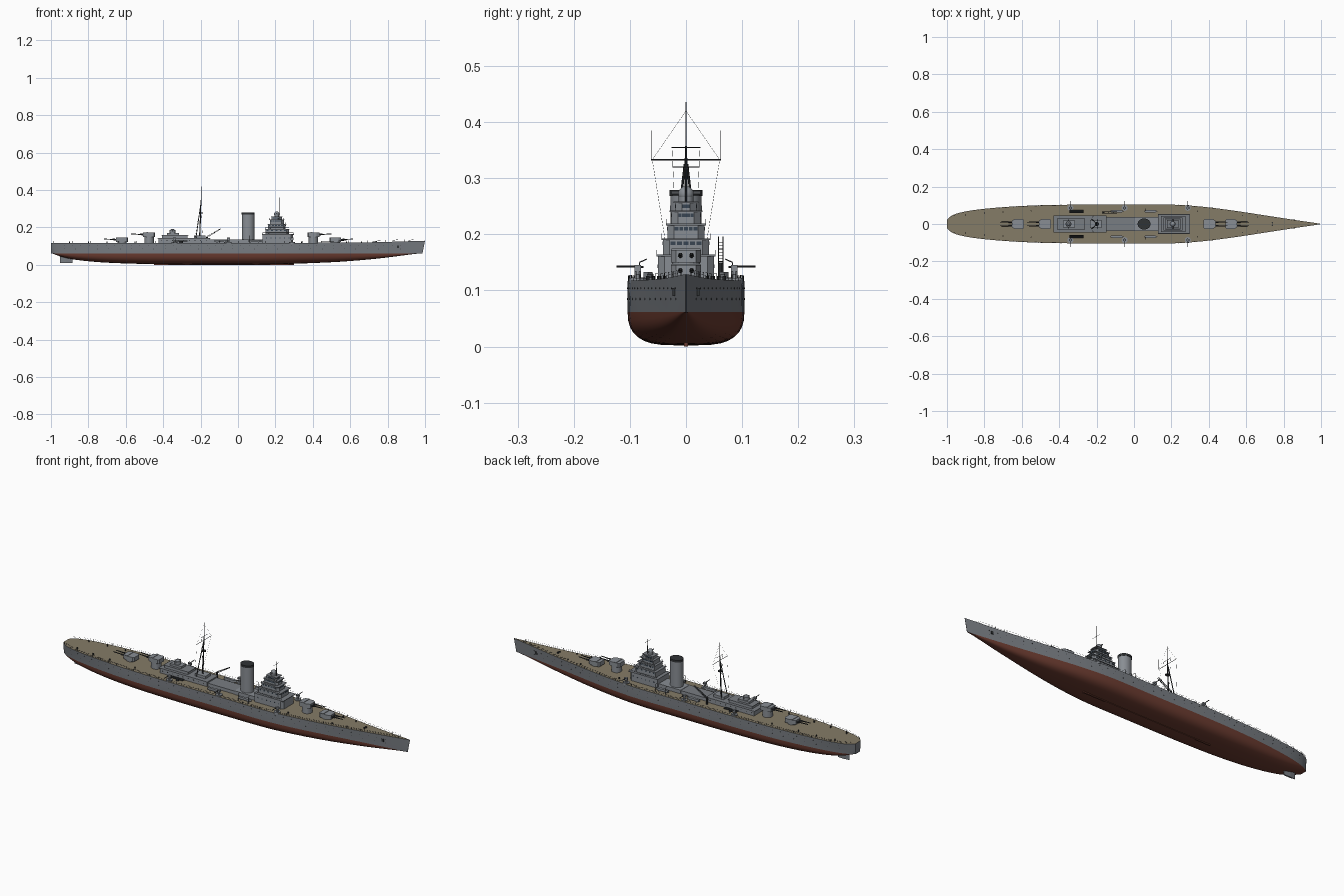
import bpy, bmesh, math
from mathutils import Vector, Matrix

if "Cube" in bpy.data.objects:
    bpy.data.objects.remove(bpy.data.objects["Cube"])

def material(name, rgb):
    m = bpy.data.materials.new(name)
    m.diffuse_color = (*rgb, 1)
    m.use_nodes = True
    m.node_tree.nodes["Principled BSDF"].inputs["Base Color"].default_value = m.diffuse_color
    return m

GREY = material("hull grey", (0.19, 0.205, 0.225))
RED = material("underwater red", (0.15, 0.045, 0.03))
TAN = material("deck tan", (0.235, 0.2, 0.135))
LIGHT = material("structure grey", (0.25, 0.27, 0.295))
DARK = material("dark metal", (0.03, 0.033, 0.036))
GLASS = material("window blue", (0.04, 0.06, 0.085))

class Part:
    """Collects primitives into one named object."""
    def __init__(self, name, mat):
        self.name, self.mat, self.bm = name, mat, bmesh.new()
    def box(self, x0, x1, y0, y1, z0, z1, taper=1.0):
        v = bmesh.ops.create_cube(self.bm, size=1)["verts"]
        for p in v:
            s = taper if p.co.z > 0 else 1
            p.co = ((x0 + x1) / 2 + p.co.x * (x1 - x0) * s,
                    (y0 + y1) / 2 + p.co.y * (y1 - y0) * s, (z0 + z1) / 2 + p.co.z * (z1 - z0))
        return self
    def rod(self, a, b, r, n=6, r2=None):
        a, b = Vector(a), Vector(b)
        d = b - a
        mat = Matrix.Translation((a + b) / 2) @ d.to_track_quat('Z', 'Y').to_matrix().to_4x4()
        bmesh.ops.create_cone(self.bm, cap_ends=True, segments=n, radius1=r,
                              radius2=r if r2 is None else r2, depth=d.length, matrix=mat)
        return self
    def prism(self, outline, z0, z1):
        lo = [self.bm.verts.new((x, y, z0)) for x, y in outline]
        hi = [self.bm.verts.new((x, y, z1)) for x, y in outline]
        n = len(lo)
        self.bm.faces.new(lo[::-1]); self.bm.faces.new(hi)
        for i in range(n):
            self.bm.faces.new((lo[i], lo[(i + 1) % n], hi[(i + 1) % n], hi[i]))
        return self
    def done(self, smooth=False, mats=None):
        bmesh.ops.recalc_face_normals(self.bm, faces=self.bm.faces)
        me = bpy.data.meshes.new(self.name)
        self.bm.to_mesh(me); self.bm.free()
        for m in mats or [self.mat]:
            me.materials.append(m)
        o = bpy.data.objects.new(self.name, me)
        bpy.context.collection.objects.link(o)
        if smooth:
            bpy.context.view_layer.objects.active = o
            o.select_set(True)
            bpy.ops.object.shade_smooth_by_angle(angle=math.radians(35))
            o.select_set(False)
        return o

# Hull stations: x, deck half-beam, keel z, deck z, waterline beam factor
ST = [(-1, .022, .062, .117, .8), (-.985, .038, .058, .117, .8), (-.95, .055, .045, .117, .84),
      (-.88, .071, .029, .117, .9), (-.75, .086, .015, .117, .96), (-.58, .097, .007, .117, 1),
      (-.35, .103, .003, .117, 1), (0, .103, .002, .117, 1), (.22, .103, .004, .117, 1),
      (.38, .091, .009, .118, .99), (.55, .069, .017, .119, .95), (.72, .043, .031, .121, .89),
      (.87, .020, .048, .125, .85), (.96, .007, .059, .128, .8), (1, .0006, .0615, .129, .8)]

def station(x):
    """Cubic interpolation of the station table."""
    i = max(j for j in range(len(ST) - 1) if ST[j][0] <= x or j == 0)
    def slope(j, c):
        a, b = ST[max(j - 1, 0)], ST[min(j + 1, len(ST) - 1)]
        return (b[c] - a[c]) / (b[0] - a[0])
    h = ST[i + 1][0] - ST[i][0]
    t = min(max((x - ST[i][0]) / h, 0), 1)
    return [(2*t**3 - 3*t*t + 1) * ST[i][c] + (t**3 - 2*t*t + t) * h * slope(i, c)
            + (3*t*t - 2*t**3) * ST[i + 1][c] + (t**3 - t*t) * h * slope(i + 1, c) for c in range(1, 5)]

WL = .062
hull = Part("hull", GREY)
rings = []
xs = sorted({-1 + 2 * i / 56 for i in range(57)} | {-.993, -.98, -.95, .98, .992})
for x in xs:
    b, k, t, f = station(x)
    half = [(b, t), (b * (1 + f) / 2, (t + WL) / 2), (b * f, WL)]
    for j in range(1, 9):  # rounded bilge
        a = j / 8 * math.pi / 2
        half.append((b * f * math.cos(a) ** .55 if j < 8 else 0, WL - (WL - k) * math.sin(a) ** .8))
    loop = half + [(-y, z) for y, z in half[-2::-1]]
    rake = lambda z: -.012 * max(0, (x - .8) / .2) * (t - z) / .06
    rings.append([hull.bm.verts.new((x + rake(z), y, z)) for y, z in loop])
n = len(rings[0])
for A, B in zip(rings, rings[1:]):
    for i in range(n):
        q = (i + 1) % n
        f = hull.bm.faces.new((A[i], A[q], B[q], B[i]))
        f.material_index = 2 if i == n - 1 else (0 if i < 2 or i >= n - 3 else 1)
hull.bm.faces.new(rings[0]); hull.bm.faces.new(rings[-1][::-1])
hull.done(True, [GREY, RED, TAN])
Part("keel_strip", RED).box(-.45, .3, -.004, .004, 0, .006).done()
Part("rudder", GREY).prism([(-.952, 0), (-.92, .004), (-.885, .003), (-.885, -.003), (-.92, -.004)], .01, .058).done()

# Portholes, railings, anchors
ports, rails, anchors = Part("portholes", DARK), Part("railings", DARK), Part("anchors", DARK)
for s in (-1, 1):
    for row, z, step in ((0, .104, .045), (1, .085, .06)):
        x = -.93
        while x < .9:
            b, k, t, f = station(x)
            y = b * (1 - (1 - f) * (t - z) / (t - WL))
            ports.rod((x, s * (y - .003), z), (x, s * (y + .0008), z), .0017, 8)
            x += step
    pts = [(x, s * (station(x)[0] - .0015), station(x)[2]) for x in [-.985 + .0493 * i for i in range(40)]]
    for p in pts:
        rails.rod(p, (p[0], p[1], p[2] + .010), .0006, 4)
    for h in (.005, .0098):
        for p, q in zip(pts, pts[1:]):
            rails.rod((p[0], p[1], p[2] + h), (q[0], q[1], q[2] + h), .00025, 3)
    y = station(.86)[0] * .97
    anchors.box(.85, .862, s * y - .003, s * y + .003, .09, .104)
    anchors.rod((.74, s * .006, .12), (.74, s * .006, .128), .004, 10)
for p in (ports, rails, anchors):
    p.done()

# Twin gun turrets: x, facing, turret floor
for label, x, d, z in (("forward_low", .52, 1, .123), ("forward_high", .403, 1, .15),
                       ("aft_high", -.475, -1, .15), ("aft_low", -.62, -1, .123)):
    t = Part("turret_" + label, LIGHT)
    t.rod((x, 0, .112), (x, 0, z), .025, 24)
    t.prism([(x + d * a, b) for a, b in ((-.032, -.019), (-.026, -.026), (.016, -.027), (.032, -.018),
                                         (.032, .018), (.016, .027), (-.026, .026), (-.032, .019))], z, z + .022)
    t.box(x - .01 - .005, x - .01 + .005, -.026, .026, z + .022, z + .0245)
    t.done()
    g = Part("barrels_" + label, DARK)
    for y in (-.01, .01):
        g.rod((x + d * .028, y, z + .012), (x + d * .05, y, z + .013), .0042, 10)
        g.rod((x + d * .045, y, z + .013), (x + d * .096, y, z + .015), .0028, 10, .002)
    g.done()

# Bridge tower in tiers with overhanging decks and windows
tower, decks, win = Part("bridge_tower", LIGHT), Part("bridge_decks", GREY), Part("bridge_windows", GLASS)
TIERS = [(.132, .295, .05, .112, .163), (.148, .272, .041, .163, .192),
         (.16, .255, .033, .192, .218), (.17, .245, .026, .218, .242), (.18, .235, .019, .242, .258)]
for i, (x0, x1, w, z0, z1) in enumerate(TIERS):
    c = .012
    tower.prism([(x0, -w), (x1 - c, -w), (x1, -w + c), (x1, w - c), (x1 - c, w), (x0, w)], z0, z1)
    decks.box(x0 - .003, x1 + .004, -w - .003, w + .003, z1 - .002, z1 + .001)
    if i:
        m = 5
        for j in range(m):
            y = (j - (m - 1) / 2) * (w - c) * 2 / m
            win.box(x1 - .001, x1 + .001, y - w * .1, y + w * .1, z1 - .011, z1 - .005)
        for s in (-1, 1):
            for j in range(5):
                x = x0 + .01 + (x1 - x0 - .03) * j / 4
                win.box(x - .005, x + .005, s * w - .001, s * w + .001, z1 - .011, z1 - .005)
    else:
        for s in (-1, 1):
            for j in range(6):
                win.rod((x0 + .02 + j * .024, s * (w - .002), .143), (x0 + .02 + j * .024, s * (w + .001), .143), .003, 8)
    if i < 4:  # tier railings
        for s in (-1, 1):
            decks.rod((x0, s * (w + .002), z1 + .009), (x1, s * (w + .002), z1 + .009), .0005, 4)
            for j in range(6):
                x = x0 + (x1 - x0) * j / 5
                decks.rod((x, s * (w + .002), z1), (x, s * (w + .002), z1 + .009), .0005, 4)
for p in (tower, decks, win):
    p.done()
d = Part("gun_director", LIGHT)
d.rod((.207, 0, .258), (.207, 0, .27), .013, 20)
bmesh.ops.create_uvsphere(d.bm, u_segments=20, v_segments=10, radius=.014, matrix=Matrix.Translation((.207, 0, .272)))
d.rod((.207, -.026, .274), (.207, .026, .274), .003, 10)
d.done(True)
Part("bridge_pole", DARK).rod((.224, 0, .255), (.224, 0, .375), .0016, 6, .0008).rod((.224, -.024, .32), (.224, .024, .32), .0007).done()

# Funnel: oval shell with hollow dark top
def oval(rx, ry):
    return [(.054 + rx * math.cos(a * math.pi / 16), ry * math.sin(a * math.pi / 16)) for a in range(32)]
Part("funnel", LIGHT).prism(oval(.033, .028), .112, .268).done(True)
Part("funnel_cap", DARK).prism(oval(.0345, .0295), .268, .279).done(True)
Part("funnel_base", LIGHT).box(.005, .132, -.038, .038, .112, .136).done()

# Midship and aft deckhouses
h = Part("deckhouses", LIGHT)
h.box(-.15, .005, -.036, .036, .112, .134)
h.box(-.425, -.15, -.042, .042, .112, .142)
h.box(-.405, -.27, -.03, .03, .142, .158)
h.box(-.235, -.175, -.022, .022, .142, .157)
h.box(-.38, -.315, -.02, .02, .158, .17)
h.done()
r = Part("deckhouse_roofs", GREY)
r.box(-.43, -.147, -.045, .045, .141, .1435).box(-.41, -.265, -.033, .033, .157, .159)
r.box(-.15, .008, -.038, .038, .133, .1345)
r.done()
a = Part("aft_director", LIGHT).rod((-.35, 0, .17), (-.35, 0, .186), .016, 20).rod((-.35, 0, .186), (-.35, 0, .193), .012, 20, .005)
a.rod((-.35, -.024, .181), (-.35, .024, .181), .0025, 8).done(True)
hp = Part("deckhouse_portholes", DARK)
for s in (-1, 1):
    for i in range(9):
        hp.rod((-.41 + i * .03, s * .04, .13), (-.41 + i * .03, s * .0428, .13), .0025, 8)
hp.done()

# Tripod mainmast, yards and rigging
m = Part("mainmast", DARK)
m.rod((-.205, 0, .14), (-.198, 0, .34), .0036, 8, .0022).rod((-.198, 0, .33), (-.195, 0, .436), .0018, 6, .0008)
for s in (-1, 1):
    m.rod((-.225, s * .024, .142), (-.199, s * .002, .325), .0022, 6)
m.rod((-.198, -.062, .333), (-.198, .062, .333), .0011).rod((-.197, -.026, .355), (-.197, .026, .355), .0009)
m.rod((-.198, 0, .275), (-.198, 0, .279), .011, 12)
m.done()
w = Part("rigging", DARK)
for s in (-1, 1):
    w.rod((-.198, s * .06, .333), (-.23, s * .03, .145), .0003, 3)
    w.rod((-.197, s * .025, .355), (-.19, s * .015, .145), .0003, 3)
    w.rod((-.196, 0, .42), (-.198, s * .06, .333), .0003, 3)
    w.rod((-.198, s * .062, .333), (-.198, s * .062, .385), .0003, 3)
w.done()

# Side guns on pedestals, pointing outboard
for s, side in ((-1, "starboard"), (1, "port")):
    g, b = Part("side_guns_" + side, LIGHT), Part("side_gun_barrels_" + side, DARK)
    for x in (-.34, -.05, .288):
        y = s * .086
        g.rod((x, y, .112), (x, y, .122), .016, 16).rod((x, y, .122), (x, y, .138), .006, 10)
        g.box(x - .008, x + .008, y - .006, y + .006, .134, .145)
        b.rod((x, y - s * .01, .142), (x, s * .124, .143), .0018, 8)
    g.done(); b.done()
    # Torpedo tubes and boats
    t = Part("torpedo_tubes_" + side, DARK)
    for k in (-1, 0, 1):
        t.rod((-.345, s * (.066 + k * .0055), .128), (-.27, s * (.066 + k * .0055), .128), .0026, 8)
    t.rod((-.305, s * .066, .112), (-.305, s * .066, .126), .007, 12)
    t.done()
    o = Part("boat_" + side, LIGHT)
    for x in (.09, -.09):
        o.prism([(x - .035, s * .068 - .005), (x + .02, s * .068 - .008), (x + .036, s * .068),
                 (x + .02, s * .068 + .008), (x - .035, s * .068 + .005)], .122, .133)
        for k in (-.022, .018):
            o.box(x + k - .002, x + k + .002, s * .068 - .007, s * .068 + .007, .112, .124)
    o.done()
    v = Part("davits_" + side, DARK)
    for x in (.06, .12):
        v.rod((x, s * .083, .115), (x, s * .083, .15), .0012).rod((x, s * .083, .15), (x, s * .07, .156), .001)
    v.done()

# Lattice crane
c = Part("aircraft_crane", DARK).rod((-.165, .062, .115), (-.165, .062, .15), .005, 10)
for y in (.058, .066):
    for dz in (0, .007):
        c.rod((-.17, y, .143 + dz), (-.09, y, .193 + dz * .4), .0009, 5)
    for i in range(8):
        x = -.165 + i * .009
        z = .146 + i * .0056
        c.rod((x, y, z), (x + .005, y, z + .009 - i * .0005), .0006, 4)
        c.rod((x, .058, z), (x, .066, z), .0006, 4)
c.done()

# Small deck fittings: vents and bollards
f = Part("deck_fittings", DARK)
for x in (-.9, -.8, -.7, -.55, .34, .58, .66):
    for s in (-1, 1):
        y = s * station(x)[0] * .72
        f.rod((x, y, .113), (x, y, .126), .003, 8)
f.done()
